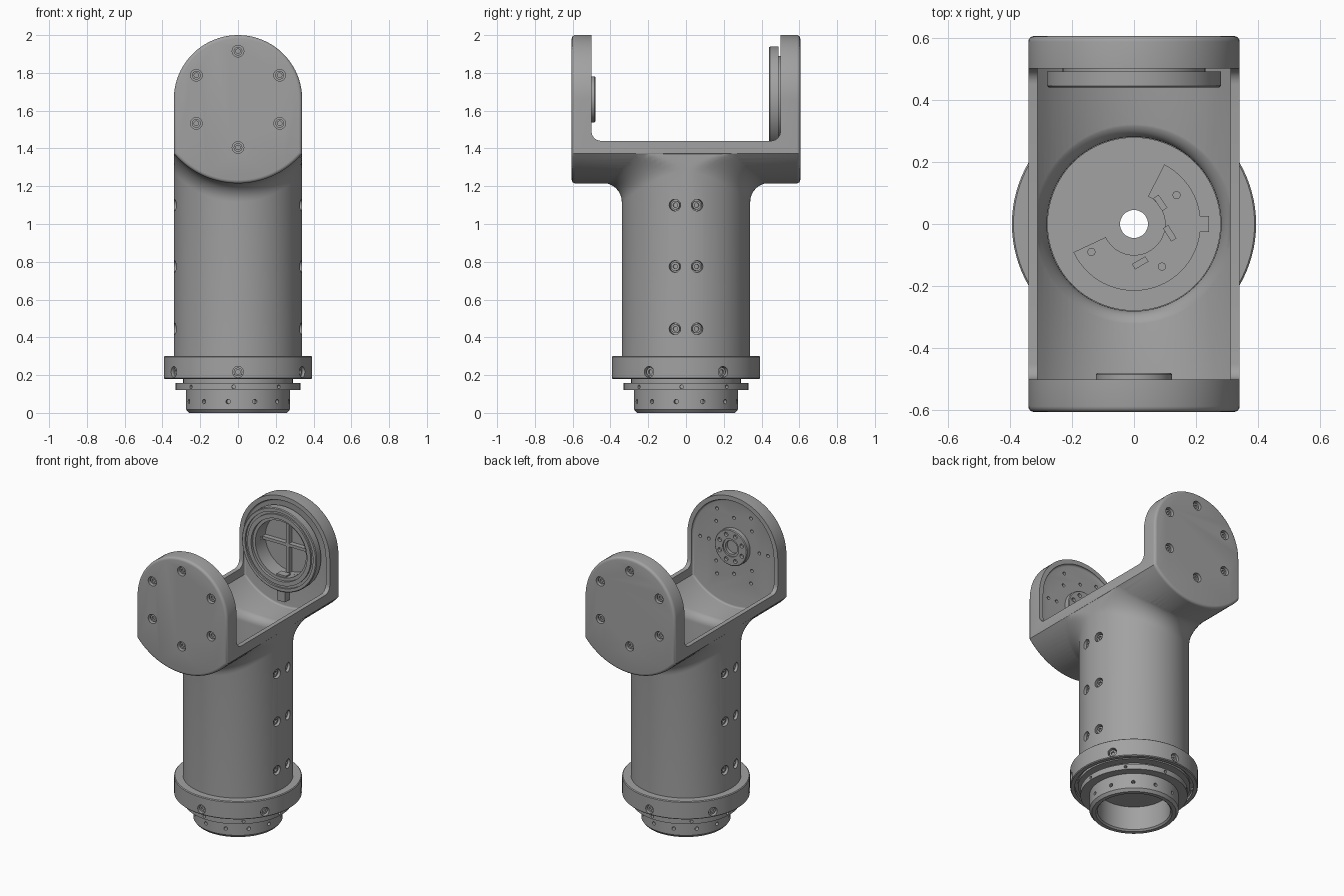
import bpy, bmesh
from math import sin, cos, pi, radians, sqrt
from mathutils import Vector, Matrix

if "Cube" in bpy.data.objects:
    bpy.data.objects.remove(bpy.data.objects["Cube"])

grey = bpy.data.materials.new("satin grey")
grey.use_nodes = True
grey.diffuse_color = (0.36, 0.36, 0.36, 1)
grey.node_tree.nodes["Principled BSDF"].inputs["Base Color"].default_value = (0.36, 0.36, 0.36, 1)

AXIS_Z = 1.66          # height of the joint axis
UP = Vector((0, 0, 1))


def frame(origin, direction):
    """Matrix whose local z points along direction."""
    return Matrix.Translation(origin) @ Vector(direction).to_track_quat('Z', 'Y').to_matrix().to_4x4()


def merge(bm, part):
    mesh = bpy.data.meshes.new("part")
    part.to_mesh(mesh)
    part.free()
    bm.from_mesh(mesh)
    bpy.data.meshes.remove(mesh)


def lathe(bm, profile, mat=Matrix(), n=64, closed=True):
    """Revolve (radius, height) points around the local z axis."""
    part = bmesh.new()
    vs = [part.verts.new((r, 0, z)) for r, z in profile]
    es = [part.edges.new(p) for p in zip(vs, vs[1:])]
    if closed:
        es.append(part.edges.new((vs[-1], vs[0])))
    bmesh.ops.spin(part, geom=vs + es, cent=(0, 0, 0), axis=UP, angle=2 * pi, steps=n)
    bmesh.ops.remove_doubles(part, verts=part.verts, dist=1e-5)
    bmesh.ops.recalc_face_normals(part, faces=part.faces)
    part.transform(mat)
    merge(bm, part)


def prism(bm, points, vec, bevel=0):
    """Extrude a flat outline along vec, rounding both rims."""
    part = bmesh.new()
    face = part.faces.new([part.verts.new(p) for p in points])
    ext = bmesh.ops.extrude_face_region(part, geom=[face], use_keep_orig=True)
    top = [g for g in ext["geom"] if isinstance(g, bmesh.types.BMFace)][0]
    bmesh.ops.translate(part, verts=top.verts, vec=vec)
    bmesh.ops.recalc_face_normals(part, faces=part.faces)
    if bevel:
        bmesh.ops.bevel(part, geom=list(face.edges) + list(top.edges), offset=bevel,
                        segments=4, profile=0.5, affect='EDGES')
    merge(bm, part)


def box(bm, centre, size, turn=0):
    mat = Matrix.Translation(centre) @ Matrix.Rotation(turn, 4, 'Z') @ Matrix.Diagonal((*size, 1))
    bmesh.ops.create_cube(bm, size=1, matrix=mat)


def make(name, bm):
    mesh = bpy.data.meshes.new(name)
    bm.to_mesh(mesh)
    bm.free()
    mesh.materials.append(grey)
    ob = bpy.data.objects.new(name, mesh)
    bpy.context.collection.objects.link(ob)
    return ob


def boolean(ob, tool, op='DIFFERENCE'):
    mod = ob.modifiers.new("cut", 'BOOLEAN')
    mod.object, mod.operation, mod.solver = tool, op, 'EXACT'
    mesh = bpy.data.meshes.new_from_object(ob.evaluated_get(bpy.context.evaluated_depsgraph_get()))
    ob.modifiers.clear()
    ob.data = mesh
    bpy.data.objects.remove(tool)


def smooth(ob):
    bpy.ops.object.select_all(action='DESELECT')
    ob.select_set(True)
    bpy.context.view_layer.objects.active = ob
    bpy.ops.object.shade_smooth_by_angle(angle=radians(32))


def cheek(w, r, y):
    """Outline: round top of radius w, straight sides, shallow bowl of radius r below."""
    a = [pi * i / 40 for i in range(41)]
    pts = [(w * cos(t), y, AXIS_Z + w * sin(t)) for t in a]
    xs = [-w + 2 * w * i / 32 for i in range(33)]
    return pts + [(x, y, AXIS_Z - sqrt(r * r - x * x)) for x in xs]


def flared_column(bm, radius, flare, w, bowl, z0, n=96):
    """Column whose top fillets into a bowl-shaped trough, clipped at the side walls."""
    rings = [[(radius * cos(2 * pi * i / n), radius * sin(2 * pi * i / n), z0) for i in range(n)]]
    for k in range(10):
        t = min(k / 8, 1) * pi / 2
        ring = []
        for i in range(n):
            a = 2 * pi * i / n
            r = radius + flare * (1 - cos(t))
            x = max(-w, min(w, r * cos(a)))
            z = AXIS_Z - sqrt(bowl ** 2 - x * x) - flare * (1 - sin(t)) + (0.025 if k == 9 else 0.002)
            ring.append((x, r * sin(a), z))
        rings.append(ring)
    rings = [[bm.verts.new(p) for p in ring] for ring in rings]
    for lo, hi in zip(rings, rings[1:]):
        for i in range(n):
            bm.faces.new((lo[i], lo[(i + 1) % n], hi[(i + 1) % n], hi[i]))
    tip = bm.verts.new((0, 0, AXIS_Z - bowl + 0.045))
    for i in range(n):
        bm.faces.new((rings[-1][i], rings[-1][(i + 1) % n], tip))
    bm.faces.new(rings[0][::-1])
    bmesh.ops.recalc_face_normals(bm, faces=bm.faces)


def hole(bm, mat, r, depth, n=20):
    lathe(bm, [(0, -depth), (r, -depth), (r, 0.03), (0, 0.03)], mat, n, closed=False)


def screw(bm, mat):
    lathe(bm, [(0.023, -0.04), (0.023, -0.014), (0.012, -0.014), (0.012, -0.025), (0, -0.025)],
          mat, 18, closed=False)


def radial(radius, z, angle):
    d = Vector((cos(angle), sin(angle), 0))
    return frame(d * radius + UP * z, d)


def around_axis(radius, y, direction, count, start=pi / 2):
    for k in range(count):
        a = start + 2 * pi * k / count
        yield frame((radius * cos(a), y, AXIS_Z + radius * sin(a)), (0, direction, 0))


# Yoke and column, hollowed out
bm = bmesh.new()
prism(bm, cheek(0.34, 0.445, -0.605), (0, 1.21, 0), 0.018)
body = make("yoke_and_column", bm)

bm = bmesh.new()
flared_column(bm, 0.34, 0.1, 0.339, 0.445, 0.19)
boolean(body, make("column", bm), 'UNION')

bm = bmesh.new()
r = 0.05
gap = [(-0.5, 2.2)] + [(-0.5 + r - r * cos(t), 1.44 + r - r * sin(t))
                       for t in [pi / 2 * i / 6 for i in range(7)]]
gap += [(-y, z) for y, z in reversed(gap)]
prism(bm, [(-0.5, y, z) for y, z in gap], (1, 0, 0))
boolean(body, make("gap", bm))

bm = bmesh.new()
prism(bm, cheek(0.31, 0.415, -0.515), (0, 1.03, 0), 0.012)
boolean(body, make("trough", bm))

bm = bmesh.new()
flared_column(bm, 0.28, 0.055, 0.309, 0.415, 0.1)
boolean(body, make("bore", bm))

# Counterbored screws on the cheeks and column, bolt holes inside the front cheek
cut, heads = bmesh.new(), bmesh.new()
spots = [m for s in (-1, 1) for m in around_axis(0.255, 0.605 * s, s, 6)]
spots += [radial(0.34, z, side + s * radians(10)) for side in (0, pi) for s in (-1, 1)
          for z in (0.445, 0.775, 1.1)]
for m in spots:
    hole(cut, m, 0.031, 0.035)
    screw(heads, m)
for m in around_axis(0.19, -0.515, 1, 8):
    hole(cut, m, 0.011, 0.03, 12)
for m in around_axis(0.255, -0.515, 1, 6, pi / 3):
    hole(cut, m, 0.011, 0.03, 12)
hole(cut, frame((0, 0.515, AXIS_Z), (0, -1, 0)), 0.19, 0.05, 64)
boolean(body, make("holes", cut))

# Clamp collar with stepped underside
bm = bmesh.new()
lathe(bm, [(0.3, 0.302), (0.388, 0.302), (0.393, 0.297), (0.393, 0.185), (0.388, 0.18), (0.365, 0.18),
           (0.365, 0.2), (0.345, 0.2), (0.345, 0.185), (0.29, 0.185)], n=96)
collar = make("clamp_collar", bm)
cut = bmesh.new()
for k in range(6):
    m = radial(0.393, 0.217, pi / 2 + k * pi / 3)
    hole(cut, m, 0.029, 0.035)
    screw(heads, m)
boolean(collar, make("collar_holes", cut))
screws = make("screws", heads)

# Base adapter with flange and two rows of pin holes
bm = bmesh.new()
lathe(bm, [(0.225, 0.01), (0.235, 0), (0.26, 0), (0.275, 0.018), (0.275, 0.12), (0.33, 0.12),
           (0.33, 0.157), (0.29, 0.157), (0.29, 0.2), (0.225, 0.2)], n=96)
adapter = make("base_adapter", bm)
cut = bmesh.new()
for k in range(12):
    hole(cut, radial(0.275, 0.06, radians(-101 + 30 * k)), 0.012, 0.03, 12)
for k in range(8):
    hole(cut, radial(0.33, 0.138, radians(-94 + 45 * k)), 0.01, 0.025, 12)
boolean(adapter, make("adapter_holes", cut))

# Floor disc inside the column, with a raised sector, slots and pegs
bm = bmesh.new()
lathe(bm, [(0.045, 0.17), (0.279, 0.17), (0.279, 0.205), (0.045, 0.205)])
angles = [radians(-155 + 218 * i / 40) for i in range(41)]
sector = [(0.215 * cos(a), 0.215 * sin(a), 0.2) for a in angles]
sector += [(0.1 * cos(a), 0.1 * sin(a), 0.2) for a in reversed(angles)]
prism(bm, sector, (0, 0, 0.017))
for x, y, turn in ((0.085, 0.068, -55), (0.115, -0.03, -58), (0.02, -0.125, 30)):
    box(bm, (x, y, 0.218), (0.05, 0.02, 0.01), radians(turn))
for x, y in ((0.137, 0.093), (0.09, -0.137), (-0.137, -0.09)):
    lathe(bm, [(0, 0.2), (0.013, 0.2), (0.013, 0.225), (0, 0.225)], Matrix.Translation((x, y, 0)), 16, False)
box(bm, (0.227, 0, 0.207), (0.03, 0.05, 0.02))
floor = make("floor_disc", bm)

# Drive hub on the front cheek
bm = bmesh.new()
lathe(bm, [(0, 0), (0.122, 0), (0.122, 0.034), (0.117, 0.039), (0.06, 0.039), (0.06, 0.03), (0.045, 0.03),
           (0.045, 0.008), (0, 0.008)], frame((0, -0.518, AXIS_Z), (0, 1, 0)), closed=False)
hub = make("drive_hub", bm)
cut = bmesh.new()
for m in around_axis(0.09, -0.479, 1, 8, pi / 8):
    hole(cut, m, 0.014, 0.02, 14)
boolean(hub, make("hub_holes", cut))

# Bearing ring on the back cheek, cross bars and cable tabs
bm = bmesh.new()
lathe(bm, [(0.19, 0), (0.23, 0), (0.23, 0.027), (0.28, 0.027), (0.28, 0.073), (0.275, 0.078), (0.255, 0.078),
           (0.255, 0.066), (0.238, 0.066), (0.238, 0.078), (0.21, 0.078), (0.21, 0.06), (0.19, 0.06)],
      frame((0, 0.518, AXIS_Z), (0, -1, 0)), 96)
ring = make("bearing_ring", bm)

bm = bmesh.new()
box(bm, (0, 0.55, AXIS_Z), (0.02, 0.036, 0.38))
box(bm, (0, 0.55, AXIS_Z), (0.38, 0.036, 0.02))
box(bm, (0, 0.49, AXIS_Z - 0.185), (0.07, 0.05, 0.015))
box(bm, (0, 0.485, 1.35), (0.06, 0.05, 0.09))
bars = make("cross_bars_and_tabs", bm)

for ob in (body, collar, adapter, floor, hub, ring, screws):
    smooth(ob)
